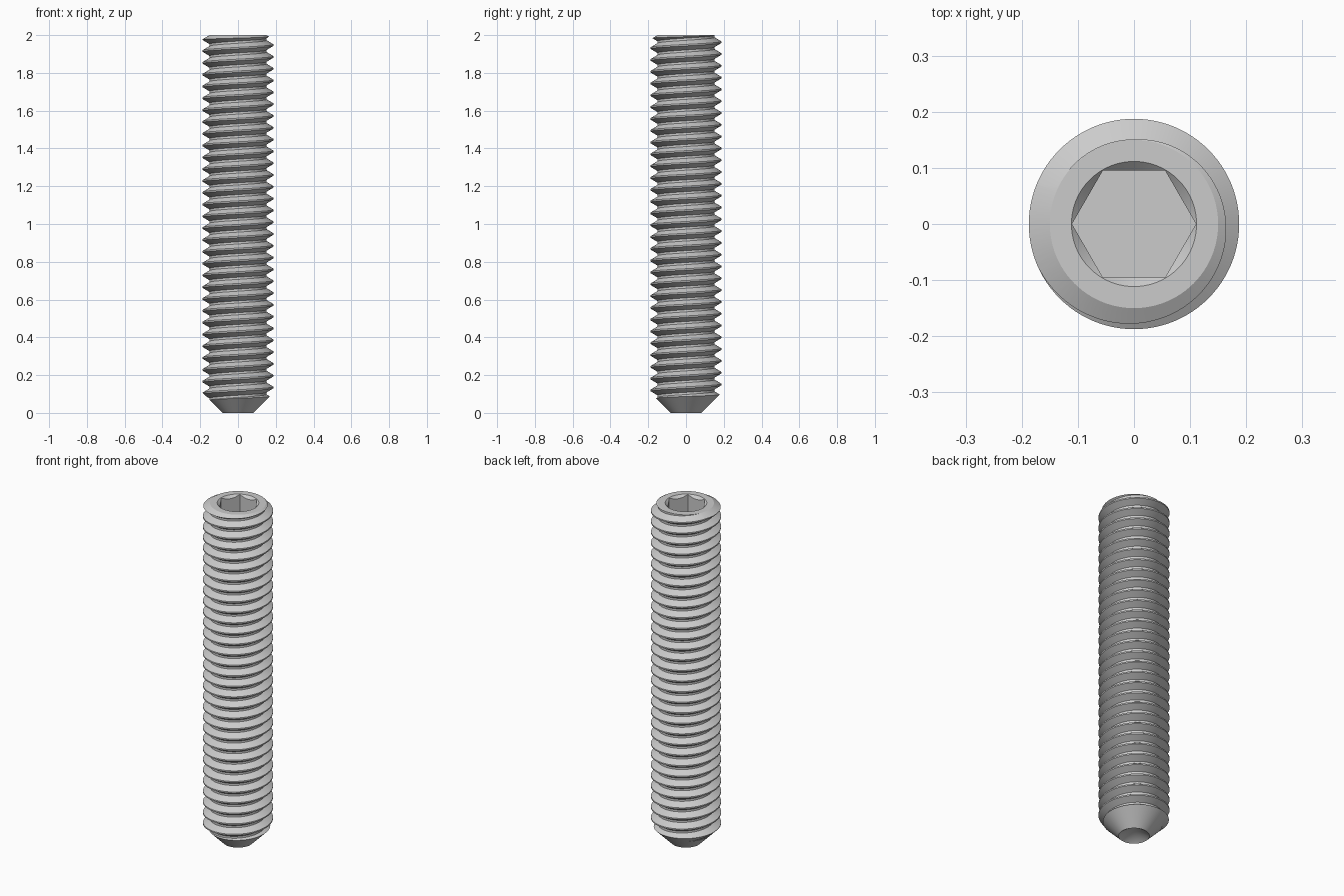
import bpy, bmesh, math

if "Cube" in bpy.data.objects:
    bpy.data.objects.remove(bpy.data.objects["Cube"])

PITCH, CREST_R, ROOT_R = 0.0625, 0.1875, 0.151
SEGS = 96


def make_object(name, bm):
    bmesh.ops.recalc_face_normals(bm, faces=bm.faces)
    mesh = bpy.data.meshes.new(name)
    bm.to_mesh(mesh)
    bm.free()
    obj = bpy.data.objects.new(name, mesh)
    bpy.context.collection.objects.link(obj)
    return obj


def helical_thread(name):
    """Closed right-handed thread, longer than the finished screw."""
    profile = [(CREST_R, -0.0039), (CREST_R, 0.0039),
               (ROOT_R, 0.0255), (ROOT_R, 0.037)]
    z0, turns, n = -0.053 - 3 * PITCH, 38, len(profile)
    bm = bmesh.new()
    cols = []
    for i in range(SEGS):
        a = math.tau * i / SEGS
        cols.append([bm.verts.new((r * math.cos(a), r * math.sin(a),
                                   z0 + (t + i / SEGS) * PITCH + dz))
                     for t in range(turns) for r, dz in profile])
    rows = n * turns
    for i in range(SEGS):
        # the last column joins the first one a full pitch higher
        step = n if i == SEGS - 1 else 0
        a, b = cols[i], cols[(i + 1) % SEGS]
        for j in range(rows - 1 - step):
            bm.faces.new((a[j], b[j + step], b[j + 1 + step], a[j + 1]))
    # close both ends with fans to the axis
    open_edges = [e for e in bm.edges if e.is_boundary]
    low = bm.verts.new((0, 0, z0))
    high = bm.verts.new((0, 0, z0 + turns * PITCH))
    for e in open_edges:
        tip = low if e.verts[0].co.z < 1 else high
        bm.faces.new((e.verts[0], e.verts[1], tip))
    return make_object(name, bm)


def lathe(name, profile, segs):
    bm = bmesh.new()
    verts = [bm.verts.new((r, 0, z)) for r, z in profile]
    edges = [bm.edges.new(p) for p in zip(verts, verts[1:])]
    bmesh.ops.spin(bm, geom=verts + edges, cent=(0, 0, 0), axis=(0, 0, 1),
                   angle=math.tau, steps=segs, use_duplicate=False)
    bmesh.ops.remove_doubles(bm, verts=bm.verts, dist=1e-5)
    return make_object(name, bm)


def boolean(obj, cutter, operation):
    mod = obj.modifiers.new(cutter.name, 'BOOLEAN')
    mod.object, mod.operation, mod.solver = cutter, operation, 'EXACT'
    cutter.hide_render = True


screw = helical_thread("set_screw")

# end shapes: cup point, 45 degree tip, top chamfer and socket countersink
envelope = lathe("end_envelope", [(0, 0.05), (0.082, 0), (0.282, 0.2),
                                  (0.282, 1.924), (0.15, 2), (0.1115, 2),
                                  (0, 1.8885)], SEGS)
boolean(screw, envelope, 'INTERSECT')

# hex key socket
socket = lathe("hex_socket_cutter", [(0, 1.78), (0.1105, 1.78),
                                     (0.1105, 2.1), (0, 2.1)], 6)
boolean(screw, socket, 'DIFFERENCE')

# bake the cuts and drop the helpers
dg = bpy.context.evaluated_depsgraph_get()
baked = bpy.data.meshes.new_from_object(screw.evaluated_get(dg))
screw.modifiers.clear()
screw.data = baked
for helper in (envelope, socket):
    bpy.data.objects.remove(helper)

bpy.context.view_layer.objects.active = screw
screw.select_set(True)
bpy.ops.object.shade_smooth_by_angle(angle=math.radians(25))
